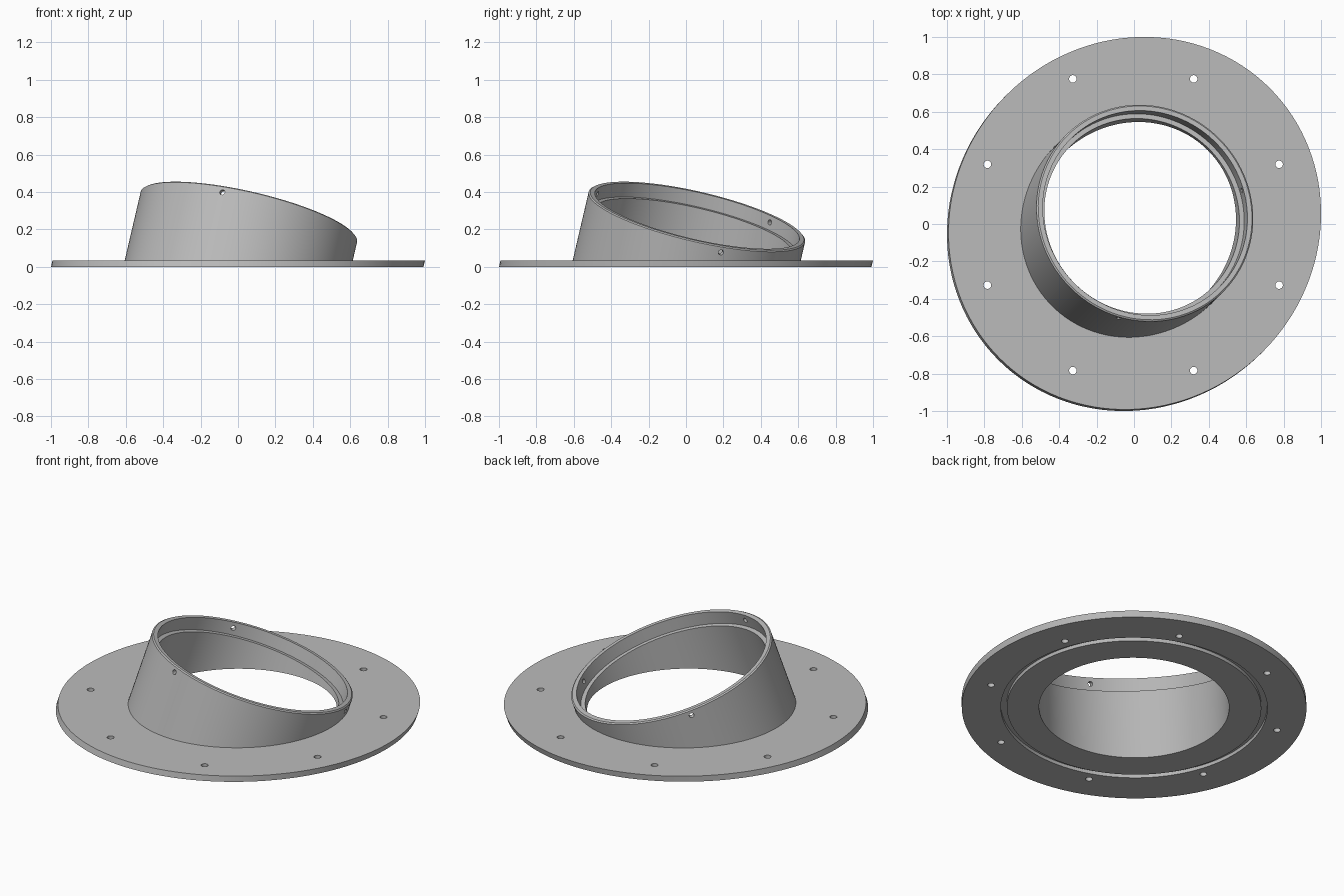
import bpy, bmesh, math
from mathutils import Vector, Matrix

cube = bpy.data.objects.get("Cube")
if cube:
    bpy.data.objects.remove(cube, do_unlink=True)

SEGMENTS = 128
AXIS = Vector((0.233, 0.233, 1)).normalized()       # leaning collar axis
SIDE = Vector((-1, 1, 0)).normalized()
DOWNHILL = SIDE.cross(AXIS).normalized()
RIM = 0.272 / AXIS.z                                # rim distance along the axis
SHIFT = Vector((-0.004, -0.004, 0))                 # centres the sheared flange


def radial(angle):
    return DOWNHILL * math.cos(angle) + SIDE * math.sin(angle)


def ring_point(radius, kind, level, angle):
    """Point on a leaning cylinder, cut level with the ground or square to the axis."""
    p = radial(angle) * radius
    along = (level - p.z) / AXIS.z if kind == "ground" else RIM - level
    return p + AXIS * along + SHIFT


def new_object(name, bm):
    bmesh.ops.recalc_face_normals(bm, faces=bm.faces)
    mesh = bpy.data.meshes.new(name)
    bm.to_mesh(mesh)
    bm.free()
    obj = bpy.data.objects.new(name, mesh)
    bpy.context.collection.objects.link(obj)
    return obj


def add_pin(bm, centre, direction, radius, length):
    turn = direction.to_track_quat("Z", "Y").to_matrix().to_4x4()
    bmesh.ops.create_cone(bm, cap_ends=True, segments=24, radius1=radius, radius2=radius,
                          depth=length, matrix=Matrix.Translation(centre) @ turn)


# Closed section: flange, seal groove, bore, stepped seat and collar wall
section = [
    (0.970, "ground", 0.035), (0.970, "ground", 0),
    (0.750, "ground", 0), (0.750, "ground", 0.018),
    (0.716, "ground", 0.018), (0.716, "ground", 0),
    (0.535, "ground", 0),
    (0.535, "rim", 0.078), (0.561, "rim", 0.078),
    (0.561, "rim", 0), (0.586, "rim", 0), (0.594, "rim", 0.006),
    (0.594, "ground", 0.035),
]
bm = bmesh.new()
rings = [[bm.verts.new(ring_point(*s, math.tau * i / SEGMENTS)) for i in range(SEGMENTS)]
         for s in section]
for a, b in zip(rings, rings[1:] + rings[:1]):
    for i in range(SEGMENTS):
        j = (i + 1) % SEGMENTS
        bm.faces.new((a[i], a[j], b[j], b[i]))
body = new_object("angled_collar_flange", bm)

# Bolt holes through the flange and screw holes through the collar lip
bm = bmesh.new()
for i in range(8):
    a = math.radians(22.5 + 45 * i)
    add_pin(bm, Vector((math.cos(a), math.sin(a), 0)) * 0.844 + SHIFT, Vector((0, 0, 1)), 0.02, 0.3)
for degrees in (90, 210, 330):
    a = math.radians(degrees)
    add_pin(bm, ring_point(0.578, "rim", 0.036, a), radial(a), 0.014, 0.12)
cutter = new_object("hole_cutter", bm)
cutter.hide_render = True

cut = body.modifiers.new("holes", "BOOLEAN")
cut.operation = "DIFFERENCE"
cut.solver = "EXACT"
cut.object = cutter
for o in bpy.context.selected_objects:
    o.select_set(False)
bpy.context.view_layer.objects.active = body
body.select_set(True)
bpy.ops.object.modifier_apply(modifier=cut.name)
bpy.data.objects.remove(cutter, do_unlink=True)

# Plain grey finish
grey = bpy.data.materials.new("plain_grey")
grey.use_nodes = True
colour = (0.5, 0.5, 0.5, 1)
grey.diffuse_color = colour
grey.node_tree.nodes["Principled BSDF"].inputs["Base Color"].default_value = colour
body.data.materials.clear()
body.data.materials.append(grey)
bpy.ops.object.shade_smooth_by_angle(angle=math.radians(30))
